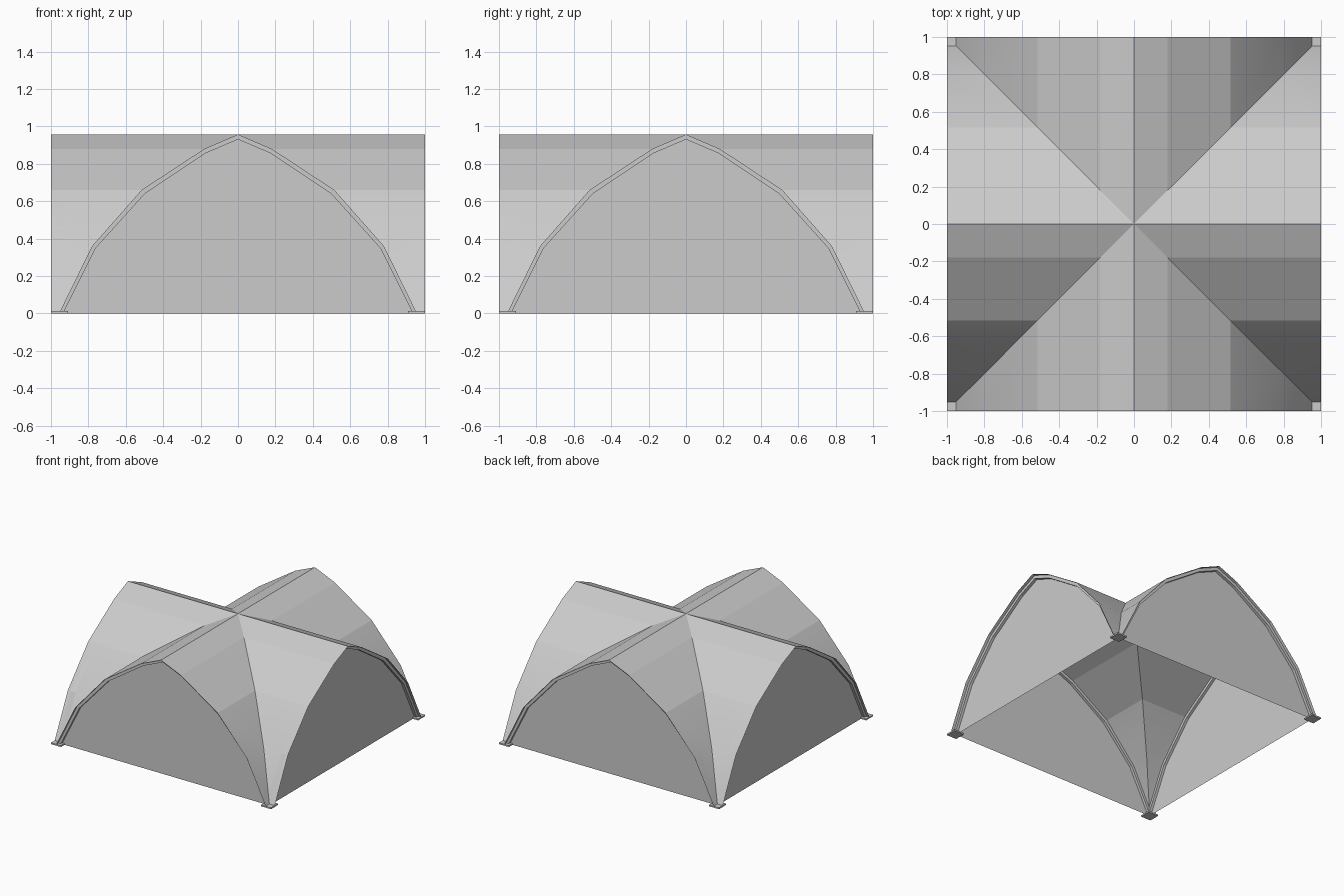
import bpy, bmesh
from math import radians, pi
from mathutils import Matrix

cube = bpy.data.objects.get("Cube")
if cube:
    bpy.data.objects.remove(cube)


def material(name, rgb):
    m = bpy.data.materials.new(name)
    m.use_nodes = True
    m.diffuse_color = (*rgb, 1)
    m.node_tree.nodes["Principled BSDF"].inputs["Base Color"].default_value = (*rgb, 1)
    return m


fabric = material("light grey", (0.6, 0.6, 0.6))

# Half arch from crown to foot: fabric line and underside of the frame
OUTER = [(0, 0.957), (0.18, 0.88), (0.515, 0.66), (0.78, 0.36), (0.957, 0)]
INNER = [(0, 0.93), (0.172, 0.857), (0.498, 0.64), (0.76, 0.35), (0.935, 0)]
WALL = 0.952


def full(half):
    return [(-x, z) for x, z in half[:0:-1]] + half


def finish(bm, name, recalc=True):
    bmesh.ops.remove_doubles(bm, verts=bm.verts, dist=0.0005)
    if recalc:
        bmesh.ops.recalc_face_normals(bm, faces=bm.faces)
    mesh = bpy.data.meshes.new(name)
    bm.to_mesh(mesh)
    bm.free()
    mesh.materials.append(fabric)
    ob = bpy.data.objects.new(name, mesh)
    bpy.context.collection.objects.link(ob)
    return ob


# Canopy: two crossing barrel vaults meeting on the diagonals
bm = bmesh.new()
arch = full(OUTER)
for k in range(4):
    turn = Matrix.Rotation(k * pi / 2, 4, 'Z')
    for (xa, za), (xb, zb) in zip(arch, arch[1:]):
        quad = [(xa, -1, za), (xb, -1, zb), (xb, -abs(xb), zb), (xa, -abs(xa), za)]
        vs = [bm.verts.new(turn @ Matrix.Translation(p).translation) for p in quad]
        bm.faces.new(vs)
bmesh.ops.remove_doubles(bm, verts=bm.verts, dist=0.0005)
for f in bm.faces:
    f.smooth = True
# Keep the upper folds and the groins crisp, the lower bend soft
for e in bm.edges:
    z = [v.co.z for v in e.verts]
    level = abs(z[0] - z[1]) < 0.001
    e.smooth = level and z[0] < 0.5
finish(bm, "canopy", recalc=False)

names = ["front", "left", "back", "right"]
for k, side in enumerate(names):
    turn = Matrix.Rotation(k * pi / 2, 4, 'Z')

    # End wall
    bm = bmesh.new()
    bm.faces.new([bm.verts.new((x, -WALL, z)) for x, z in arch])
    bm.transform(turn)
    finish(bm, side + "_wall", recalc=False)

    # Arched frame under the canopy edge
    bm = bmesh.new()
    loop = arch + full(INNER)[::-1]
    n = len(arch)
    for i in range(n - 1):
        quad = [loop[i], loop[i + 1], loop[2 * n - 2 - i], loop[2 * n - 1 - i]]
        front = [bm.verts.new((x, -0.975, z - 0.002)) for x, z in quad]
        back = [bm.verts.new((x, -0.93, z - 0.002)) for x, z in quad]
        bm.faces.new(front)
        bm.faces.new(back[::-1])
        for j in (0, 2):
            bm.faces.new([front[j], front[j + 1], back[j + 1], back[j]])
    bm.transform(Matrix.Translation((0, 0, 0.002)))
    bm.transform(turn)
    finish(bm, side + "_frame")

    # Foot plate at the corner
    bm = bmesh.new()
    bmesh.ops.create_cube(bm, size=1)
    bm.transform(turn @ Matrix.Translation((0.955, -0.955, 0.006))
                 @ Matrix.Diagonal((0.09, 0.09, 0.012, 1)))
    finish(bm, side + "_foot")
